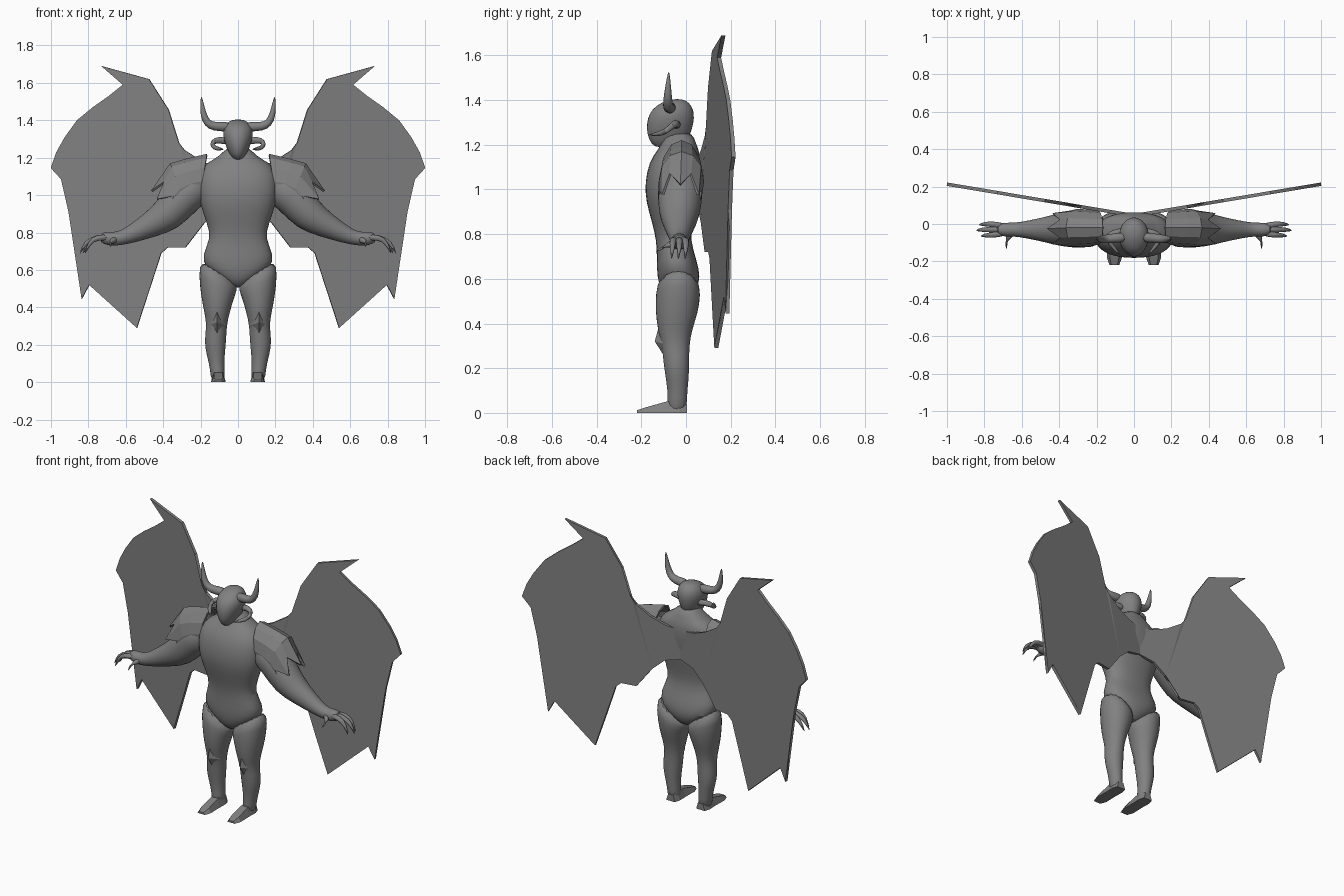
import bpy, bmesh, math
from mathutils import Vector as V

if "Cube" in bpy.data.objects:
    bpy.data.objects.remove(bpy.data.objects["Cube"])

GREY = bpy.data.materials.new("stone_grey")
GREY.diffuse_color = (0.22, 0.22, 0.22, 1)
GREY.use_nodes = True
GREY.node_tree.nodes["Principled BSDF"].inputs["Base Color"].default_value = GREY.diffuse_color


def finish(name, bm, mirror=True, subsurf=0, smooth=True, solid=0):
    bmesh.ops.recalc_face_normals(bm, faces=bm.faces)
    me = bpy.data.meshes.new(name)
    bm.to_mesh(me)
    bm.free()
    me.materials.append(GREY)
    ob = bpy.data.objects.new(name, me)
    bpy.context.collection.objects.link(ob)
    if mirror:
        ob.modifiers.new("mirror", 'MIRROR')
    if solid:
        s = ob.modifiers.new("thickness", 'SOLIDIFY')
        s.thickness, s.offset = solid, 0
    if subsurf:
        s = ob.modifiers.new("round", 'SUBSURF')
        s.levels = s.render_levels = subsurf
    if smooth:
        bpy.context.view_layer.objects.active = ob
        ob.select_set(True)
        bpy.ops.object.shade_smooth_by_angle(angle=math.radians(40))
        ob.select_set(False)
    return ob


def loft(name, rings, n=16, power=1.0, caps=True, jag=None, **kw):
    """Skin rings given as (centre, half-axis u, half-axis v)."""
    bm = bmesh.new()
    loops = []
    for k, (c, u, v) in enumerate(rings):
        loop = []
        for i in range(n):
            a = 2 * math.pi * i / n
            cu, sv = math.cos(a), math.sin(a)
            p = (c + u * math.copysign(abs(cu) ** power, cu)
                 + v * math.copysign(abs(sv) ** power, sv))
            if jag and k == len(rings) - 1:
                p = p + jag * (1 if i % 2 == 0 else -1)
            loop.append(bm.verts.new(p))
        loops.append(loop)
    for a, b in zip(loops, loops[1:]):
        for i in range(n):
            j = (i + 1) % n
            bm.faces.new((a[i], a[j], b[j], b[i]))
    if caps:
        bm.faces.new(loops[0])
        bm.faces.new(loops[-1])
    return finish(name, bm, **kw)


def level(z, x0, x1, y0, y1, slope=0):
    """Horizontal ring from extents, optionally tilted sideways."""
    rx = (x1 - x0) / 2
    return (V(((x0 + x1) / 2, (y0 + y1) / 2, z)), V((rx, 0, rx * slope)),
            V((0, (y1 - y0) / 2, 0)))


def tube(name, pts, **kw):
    """Tapered tube through (x, y, z, radius) points."""
    P = [V(p[:3]) for p in pts]
    rings = []
    for i, p in enumerate(P):
        t = (P[min(i + 1, len(P) - 1)] - P[max(i - 1, 0)]).normalized()
        ref = V((0, 1, 0)) if abs(t.y) < 0.85 else V((0, 0, 1))
        v = (ref - t * ref.dot(t)).normalized()
        rings.append((p, t.cross(v) * pts[i][3], v * pts[i][3]))
    return loft(name, rings, subsurf=1, **kw)


# Torso with hips and neck
loft("torso", [level(z, -r, r, a, b) for z, r, a, b in (
    (.505, .025, -.08, .01), (.55, .09, -.115, .05), (.61, .18, -.13, .066),
    (.68, .195, -.132, .05), (.77, .145, -.132, .02), (.85, .168, -.152, .03),
    (.95, .205, -.182, .05), (1.03, .215, -.185, .06), (1.12, .21, -.168, .066),
    (1.175, .17, -.13, .06), (1.205, .10, -.11, .045), (1.26, .06, -.09, .03))],
    n=20, power=.85, mirror=False, subsurf=1)

# Head tapering to the chin
loft("head", [level(z, -r, r, a, b) for z, r, a, b in (
    (1.185, .022, -.14, -.04), (1.22, .048, -.168, .01), (1.27, .07, -.18, .03),
    (1.32, .083, -.174, .04), (1.36, .08, -.155, .035), (1.39, .058, -.11, .015),
    (1.405, .025, -.065, -.015))], mirror=False, subsurf=1)

# Big upright horns and small curled horns
tube("horn", [(.04, -.07, 1.365, .03), (.10, -.075, 1.367, .027),
              (.15, -.08, 1.37, .024), (.178, -.082, 1.405, .021),
              (.19, -.08, 1.46, .014), (.196, -.077, 1.53, .003)], n=10)
tube("curled_horn", [(.05, -.04, 1.285, .022), (.10, -.045, 1.297, .02),
                     (.138, -.06, 1.285, .018), (.138, -.09, 1.26, .016),
                     (.11, -.125, 1.247, .013), (.075, -.165, 1.245, .003)], n=8)

# Legs with slanted tops
loft("leg", [level(*r) for r in (
    (.60, .0, .205, -.128, .06, .7), (.53, .004, .212, -.138, .068, .4),
    (.45, .02, .198, -.138, .056), (.37, .044, .18, -.128, .028),
    (.30, .06, .168, -.108, .015), (.22, .062, .182, -.102, .016),
    (.15, .07, .17, -.09, .013), (.07, .074, .148, -.08, .004),
    (.0, .064, .148, -.09, .006))], subsurf=1)


# Wedge feet, sections given as (y, half width, height)
bm = bmesh.new()
secs = []
for y, w, h in ((.005, .03, .04), (-.03, .04, .055), (-.09, .038, .05),
                (-.18, .04, .025), (-.22, .026, .012)):
    secs.append([bm.verts.new((.105 + sx, y, z)) for sx, z in
                 ((-w, 0), (w, 0), (w * .6, h), (-w * .6, h))])
for a, b in zip(secs, secs[1:]):
    for i in range(4):
        j = (i + 1) % 4
        bm.faces.new((a[i], a[j], b[j], b[i]))
bm.faces.new(secs[0])
bm.faces.new(secs[-1])
finish("foot", bm, smooth=False)

# Diamond knee guards with a raised ridge
bm = bmesh.new()
rim = [bm.verts.new(p) for p in ((.112, -.11, .43), (.158, -.085, .305),
                                 (.112, -.095, .25), (.066, -.085, .305))]
ridge = bm.verts.new((.112, -.14, .32))
for i in range(4):
    bm.faces.new((rim[i], rim[(i + 1) % 4], ridge))
bm.faces.new(rim)
finish("knee_guard", bm, smooth=False)

# Arms and hands
tube("arm", [(.17, -.025, 1.08, .10), (.29, -.025, 1.0, .105),
             (.375, -.03, .89, .095), (.47, -.03, .84, .07),
             (.57, -.03, .79, .048), (.64, -.03, .765, .036),
             (.69, -.03, .767, .04), (.74, -.03, .775, .025)])
for i, (y, tip) in enumerate(((-.06, .82), (-.03, .845), (0, .83))):
    tube(f"finger_{i + 1}", [(.68, -.03 + (y + .03) * .5, .77, .02),
                             (.755, y, .777, .017), (tip - .025, y, .745, .013),
                             (tip, y - .005, .685, .002)], n=8)
tube("thumb", [(.65, -.04, .765, .022), (.675, -.075, .755, .018),
               (.685, -.105, .74, .012), (.68, -.135, .72, .002)], n=8)

# Jagged shoulder armour shell
loft("shoulder_armour", [
    (V((.19, -.02, 1.075)), V((-.025, 0, .14)), V((0, .085, 0))),
    (V((.255, -.02, 1.06)), V((.035, 0, .125)), V((0, .092, 0))),
    (V((.305, -.02, 1.035)), V((.055, 0, .13)), V((0, .095, 0))),
    (V((.375, -.025, .965)), V((.055, 0, .085)), V((0, .09, 0)))],
    n=12, caps=False, jag=V((.03, 0, -.03)), smooth=False, solid=.012)

# Bat wings joined across the back, swept backward
outline = ((0, 1.13), (.10, 1.145), (.19, 1.18), (.285, 1.24), (.40, 1.39),
           (.455, 1.475), (.37, 1.455), (.475, 1.62), (.73, 1.69), (.615, 1.59),
           (.69, 1.53), (.775, 1.47), (.86, 1.40), (.925, 1.31), (.97, 1.23),
           (1.0, 1.145), (.945, 1.085), (.905, .91), (.87, .76), (.835, .445),
           (.795, .52), (.72, .53), (.54, .29), (.475, .49), (.41, .69),
           (.375, .72), (.28, .72), (.25, .78), (.18, .85), (.10, .92), (0, .945))
bm = bmesh.new()
bm.faces.new([bm.verts.new((x, .045 + .168 * x, z)) for x, z in outline])
bmesh.ops.triangulate(bm, faces=bm.faces)
finish("wings", bm, smooth=False, solid=.018)
